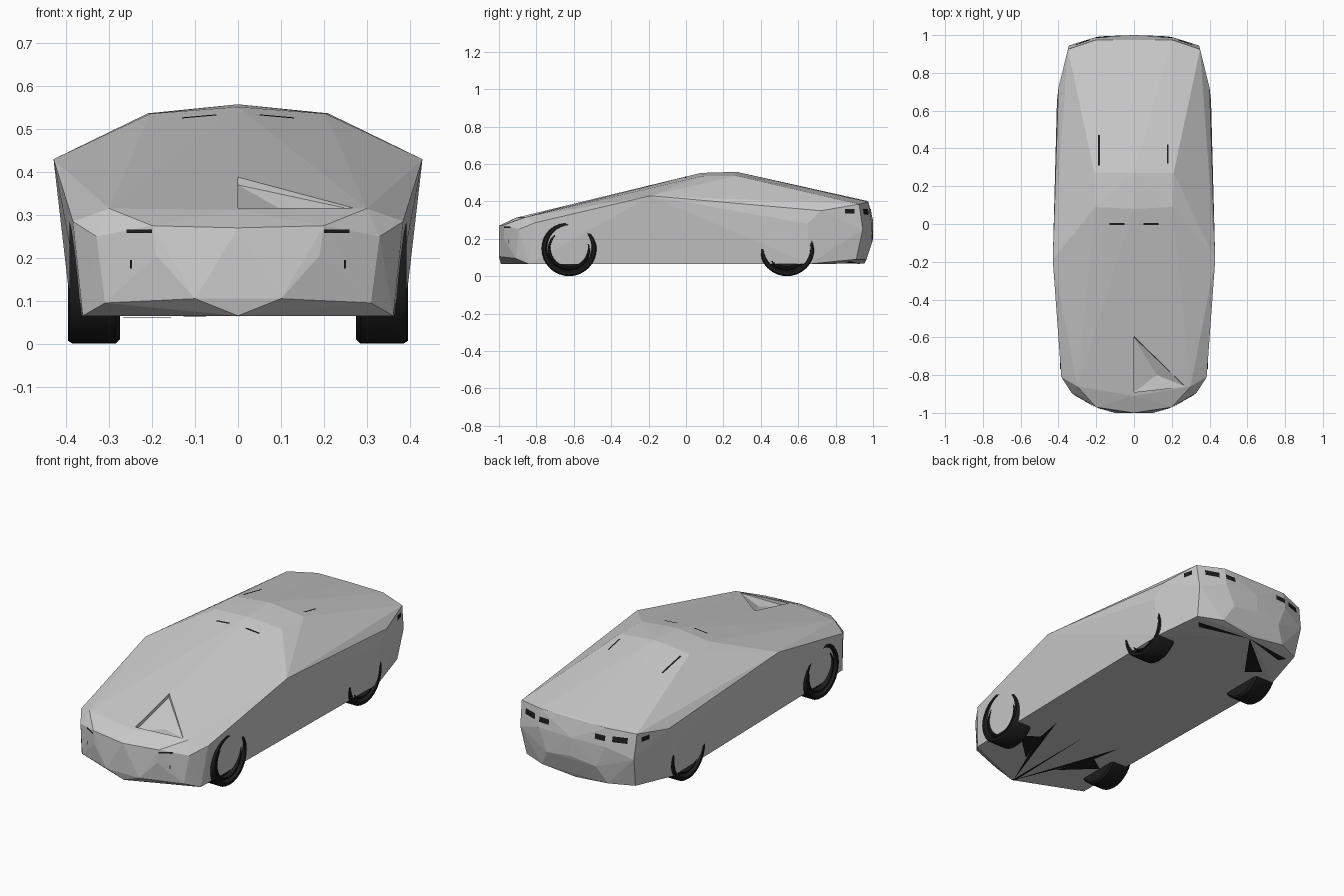
import bpy, bmesh, math
from mathutils import Vector
from mathutils.bvhtree import BVHTree

if "Cube" in bpy.data.objects:
    bpy.data.objects.remove(bpy.data.objects["Cube"])


def material(name, value):
    mat = bpy.data.materials.new(name)
    mat.use_nodes = True
    colour = (value, value, value, 1)
    mat.diffuse_color = colour
    mat.node_tree.nodes["Principled BSDF"].inputs["Base Color"].default_value = colour
    return mat


paint = material("light grey paint", 0.6)
rubber = material("black rubber", 0.012)


def add_object(name, bm, mat):
    mesh = bpy.data.meshes.new(name)
    bm.to_mesh(mesh)
    bm.free()
    obj = bpy.data.objects.new(name, mesh)
    bpy.context.collection.objects.link(obj)
    mesh.materials.append(mat)
    return obj


def hull(points):
    bm = bmesh.new()
    for p in points:
        bm.verts.new(p)
    result = bmesh.ops.convex_hull(bm, input=bm.verts)
    loose = {v for v in result["geom_interior"] if isinstance(v, bmesh.types.BMVert)}
    bmesh.ops.delete(bm, geom=[v for v in loose if v.is_valid], context="VERTS")
    bmesh.ops.recalc_face_normals(bm, faces=bm.faces)
    return bm


# Faceted body shell: half outline, mirrored
centre = [(0, -0.99, .065), (0, -1, .27), (0, -0.91, .312), (0, .08, .552),
          (0, .27, .558), (0, .97, .402), (0, 1, .3), (0, 1, .2), (0, .955, .068)]
half = [
    # nose
    (.1, -1, .105), (.19, -.975, .205), (.31, -.91, .095), (.2, -.97, .275),
    (.33, -.895, .25), (.3, -.86, .315), (.362, -.84, .065), (.385, -.81, .285),
    # shoulder and roof
    (.43, -.19, .43), (.205, .09, .536), (.21, .27, .537),
    # tail
    (.388, .66, .065), (.408, .65, .28), (.4, .72, .35), (.35, .925, .385),
    (.2, .975, .397), (.345, .945, .25), (.2, .99, .3), (.15, .995, .18),
    (.33, .91, .09), (.2, .965, .09)]
bm = hull(centre + [(s * x, y, z) for x, y, z in half for s in (1, -1)])
surface = BVHTree.FromBMesh(bm)
body = add_object("body_shell", bm, paint)

# Shallow hollow on one side of the bonnet
cutter = add_object("bonnet_cutter", hull([
    (0, -.58, .45), (0, -.6, .37), (0, -.89, .45), (0, -.89, .296),
    (.27, -.86, .45), (.27, -.86, .312), (.12, -.8, .302)]), paint)
cutter.hide_render = True
cut = body.modifiers.new("bonnet_hollow", "BOOLEAN")
cut.operation = "DIFFERENCE"
cut.object = cutter
bpy.context.view_layer.objects.active = body
body.select_set(True)
bpy.ops.object.modifier_apply(modifier=cut.name)
bpy.data.objects.remove(cutter)


# Dark flat plates laid on the shell along a direction
def plates(name, shapes, axis, sign):
    look = Vector((0, 0, 0))
    look[axis] = sign
    bm = bmesh.new()
    for shape in shapes:
        verts = []
        for point in shape:
            p = Vector(point)
            p = Vector((*p[:axis], 0, *p[axis:]))
            hit = surface.ray_cast(p - look * 3, look)[0]
            if hit:
                verts.append(bm.verts.new(hit - look * .004))
        if len(verts) > 2:
            face = bm.faces.new(verts)
            face.normal_update()
            if face.normal.dot(look) > 0:
                face.normal_flip()
    return add_object(name, bm, rubber)


def box(a, b, c, d):
    return [(a, b), (c, b), (c, d), (a, d)]


def both(shapes):
    return shapes + [[(-x, t) for x, t in shape] for shape in shapes]


plates("tail_lights", both([box(.14, .33, .2, .358), box(.235, .33, .31, .36)]), 1, -1)
for side, sign in (("left", -1), ("right", 1)):
    plates(side + "_side_light", [box(.85, .335, .9, .36)], 0, sign)
plates("windscreen_slits", both([box(.05, -.006, .13, .004)]), 2, -1)
plates("roof_slits", [box(-.19, .31, -.18, .47), box(.175, .32, .183, .42)], 2, -1)
plates("bumper_slits", both([box(.2, .258, .26, .266), box(.247, .175, .252, .195)]), 1, 1)
plates("underside_gaps", both([[(0, -.98), (.21, -.38), (.18, -.56)],
                               [(.1, -.76), (.27, -.6), (.18, -.54)],
                               [(0, .94), (.3, .88), (.27, .85)]])
       + [[(0, .94), (-.27, .72), (-.2, .66)], [(-.01, -.98), (.005, -.4), (.005, -.98)]], 2, 1)


# Wheels: lathed tyre with raised rings on the outer wall
def wheel(name, side, y, outer):
    profile = [(.275, 0), (.275, .137), (.285, .147), (outer - .01, .147),
               (outer, .14), (outer, .126), (.372, .116), (outer - .009, .109),
               (outer - .009, .102), (.362, .095), (.362, 0)]
    bm = bmesh.new()
    hub = Vector((0, y, .147))
    verts = [bm.verts.new(hub + Vector((side * x, 0, r))) for x, r in profile]
    edges = [bm.edges.new(pair) for pair in zip(verts, verts[1:])]
    bmesh.ops.spin(bm, geom=verts + edges, cent=hub, axis=(1, 0, 0),
                   angle=math.tau, steps=32)
    bmesh.ops.remove_doubles(bm, verts=bm.verts, dist=.0005)
    bmesh.ops.recalc_face_normals(bm, faces=bm.faces)
    obj = add_object(name, bm, rubber)
    bpy.ops.object.select_all(action="DESELECT")
    obj.select_set(True)
    bpy.context.view_layer.objects.active = obj
    bpy.ops.object.shade_smooth_by_angle(angle=math.radians(35))


for side, label in ((1, "left"), (-1, "right")):
    wheel("front_" + label + "_wheel", side, -.625, .393)
    wheel("rear_" + label + "_wheel", side, .54, .396)
